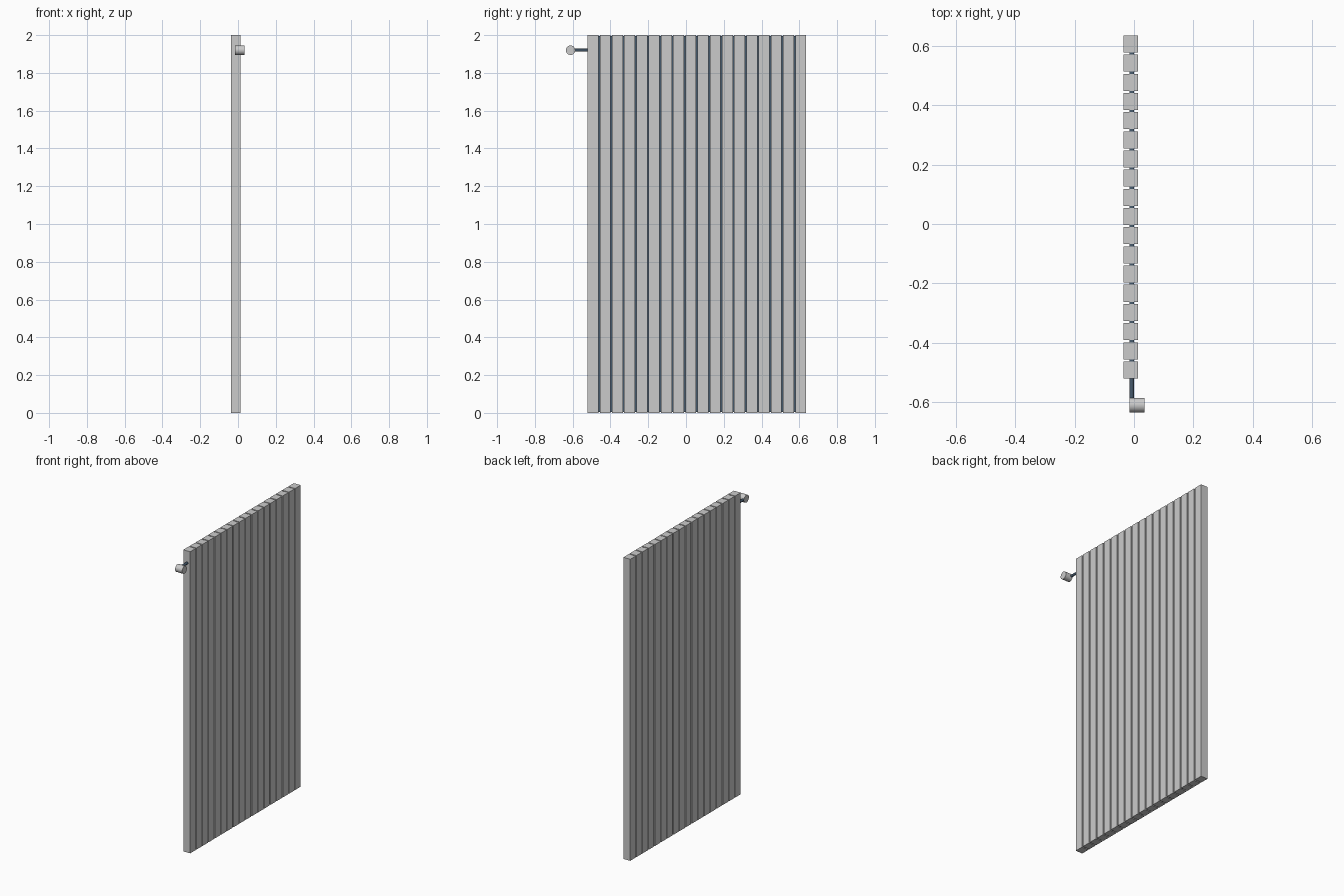
import bpy, math

if "Cube" in bpy.data.objects:
    bpy.data.objects.remove(bpy.data.objects["Cube"])

dark = bpy.data.materials.new("dark_steel")
dark.diffuse_color = (0.06, 0.10, 0.15, 1)
dark.use_nodes = True
dark.node_tree.nodes["Principled BSDF"].inputs["Base Color"].default_value = dark.diffuse_color


def box(name, lo, hi, mat=None):
    mid = [(a + b) / 2 for a, b in zip(lo, hi)]
    bpy.ops.mesh.primitive_cube_add(size=1, location=mid)
    ob = bpy.context.object
    ob.name = name
    ob.scale = [b - a for a, b in zip(lo, hi)]
    bpy.ops.object.transform_apply(location=False, rotation=False, scale=True)
    if mat:
        ob.data.materials.append(mat)
    return ob


def rod(name, loc, r, length, rot, mat=None):
    bpy.ops.mesh.primitive_cylinder_add(vertices=24, radius=r, depth=length,
                                        location=loc, rotation=rot)
    ob = bpy.context.object
    ob.name = name
    bpy.ops.object.shade_smooth_by_angle(angle=math.radians(35))
    if mat:
        ob.data.materials.append(mat)
    return ob


# Row of upright slats with narrow gaps
COUNT, Y0, Y1, WIDTH = 18, -0.521, 0.636, 0.0575
pitch = (Y1 - Y0 - WIDTH) / (COUNT - 1)
for i in range(COUNT):
    y = Y0 + i * pitch
    box(f"slat_{i + 1:02d}", (-0.036, y, 0), (0.014, y + WIDTH, 2))

# Thin dark core seen through the gaps
box("core_panel", (-0.016, Y0 + 0.02, 0.005), (0.0, Y1 - 0.02, 1.995), dark)

# Side stem and round knob
rod("stem", (-0.008, -0.555, 1.92), 0.008, 0.09, (math.pi / 2, 0, 0), dark)
rod("knob", (0.0095, -0.611, 1.92), 0.025, 0.051, (0, math.pi / 2, 0))
